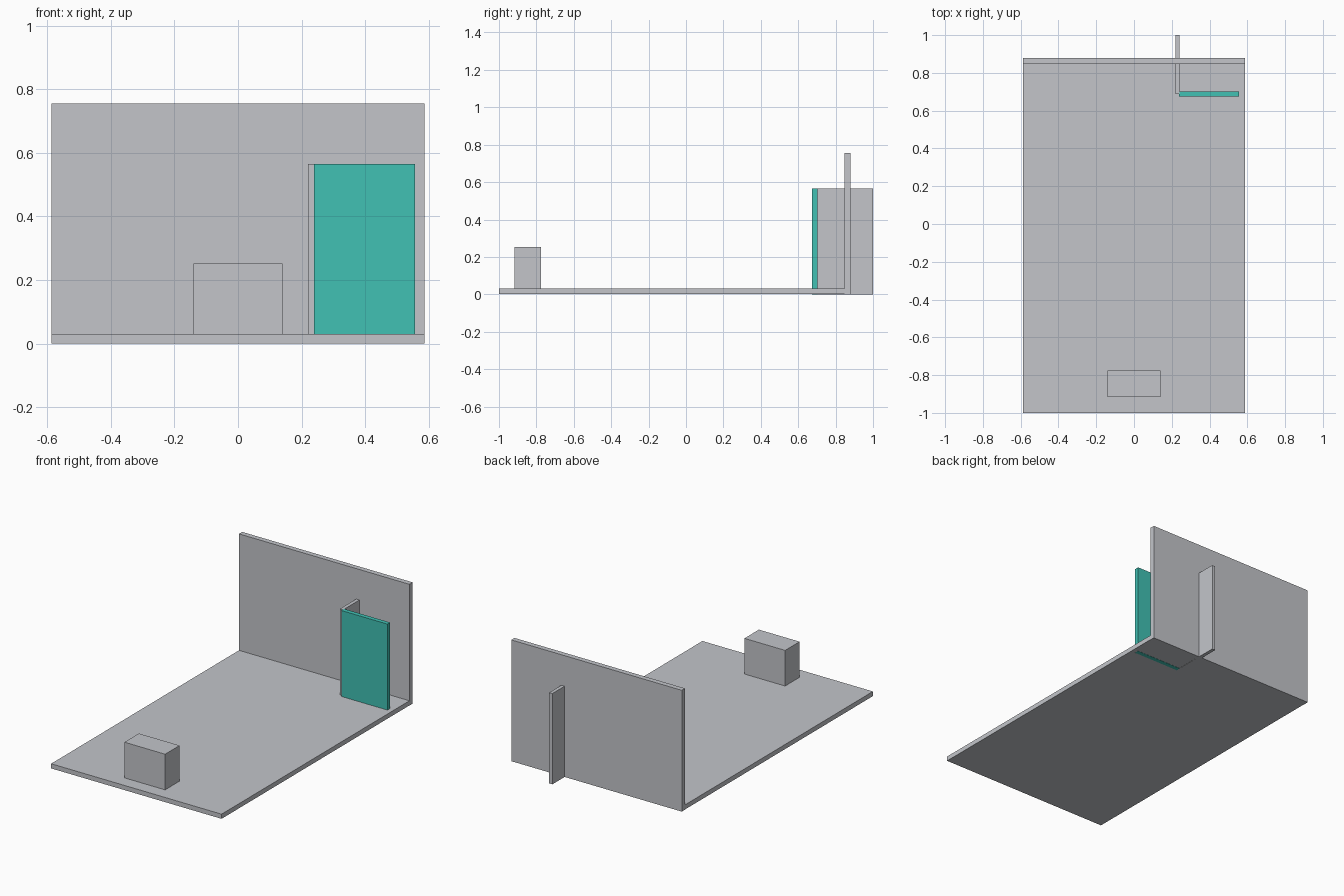
import bpy
import bmesh
from mathutils import Vector

if "Cube" in bpy.data.objects:
    bpy.data.objects.remove(bpy.data.objects["Cube"])


def material(name, rgb):
    m = bpy.data.materials.new(name)
    m.diffuse_color = (*rgb, 1.0)
    m.use_nodes = True
    m.node_tree.nodes["Principled BSDF"].inputs["Base Color"].default_value = m.diffuse_color
    return m


def box(name, lo, hi, mat):
    """Axis-aligned box between two opposite corners."""
    lo, hi = Vector(lo), Vector(hi)
    mid, size = (lo + hi) / 2, hi - lo
    bm = bmesh.new()
    bmesh.ops.create_cube(bm, size=1.0)
    bmesh.ops.scale(bm, vec=size, verts=bm.verts)
    mesh = bpy.data.meshes.new(name)
    bm.to_mesh(mesh)
    bm.free()
    mesh.materials.append(mat)
    obj = bpy.data.objects.new(name, mesh)
    obj.location = mid
    bpy.context.collection.objects.link(obj)
    return obj


grey = material("light grey", (0.546, 0.558, 0.591))
teal = material("teal", (0.053, 0.533, 0.456))

HALF_W = 0.587      # half width of floor and wall
WALL_FRONT, WALL_BACK = 0.848, 0.88

# Floor slab, a hair above the panel's foot so the foot shows underneath
box("floor", (-HALF_W, -1.0, 0.001), (HALF_W, WALL_FRONT, 0.03), grey)
# Upright back wall
box("back_wall", (-HALF_W, WALL_FRONT, 0.0), (HALF_W, WALL_BACK, 0.755), grey)
# Low block near the front edge
box("front_block", (-0.14, -0.917, 0.03), (0.14, -0.775, 0.252), grey)
# Narrow fin passing through the back wall
box("fin", (0.22, 0.687, 0.0), (0.242, 1.0, 0.565), grey)
# Coloured panel standing at the fin's front end
box("panel", (0.239, 0.675, 0.0), (0.557, 0.702, 0.565), teal)
